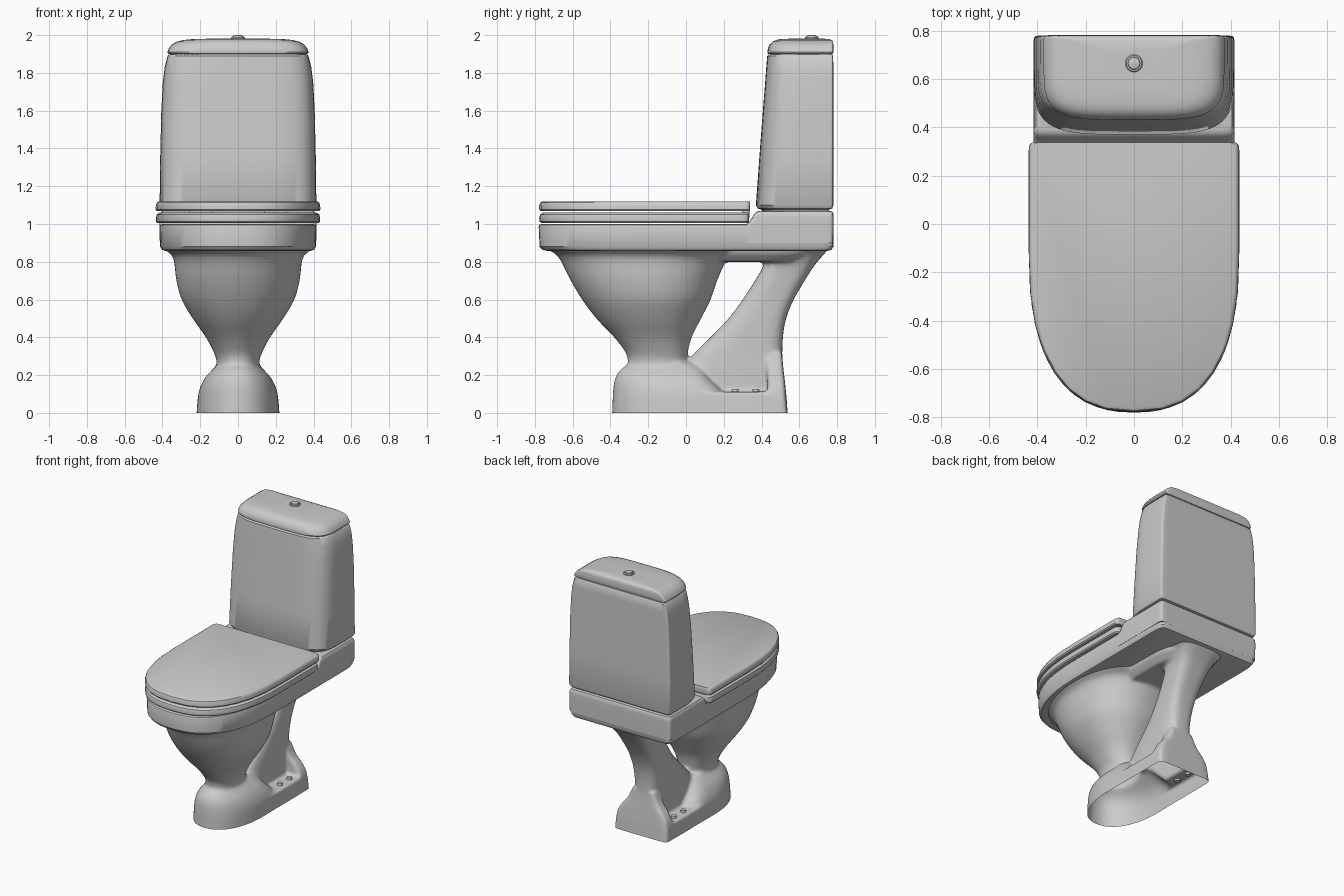
import bpy, bmesh, math


def ring_points(hw, yf, yb, t, pf, pb, n):
    """Superellipse outline with its own roundness in front and behind."""
    yc = yf + t * (yb - yf)
    pts = []
    for i in range(n):
        a = 2 * math.pi * i / n
        c, s = math.cos(a), math.sin(a)
        c, s = (0 if abs(c) < 1e-9 else c), (0 if abs(s) < 1e-9 else s)
        p, ry = (pb, yb - yc) if s >= 0 else (pf, yc - yf)
        x = math.copysign(abs(c) ** (2 / p), c) * hw
        y = math.copysign(abs(s) ** (2 / p), s) * ry + yc
        pts.append((x, y))
    return pts


def dense(rows, k=5):
    """Catmull-Rom interpolation between section rows."""
    out = []
    for i in range(len(rows) - 1):
        a, b, c, d = (rows[max(i - 1, 0)], rows[i], rows[i + 1],
                      rows[min(i + 2, len(rows) - 1)])
        for j in range(k):
            u = j / k
            out.append(tuple(
                0.5 * (2 * q + (r - p) * u + (2 * p - 5 * q + 4 * r - s) * u * u
                       + (3 * q - p - 3 * r + s) * u ** 3)
                for p, q, r, s in zip(a, b, c, d)))
    return out + [rows[-1]]


def loft(bm, rows, t=0.5, pf=2.0, pb=2.0, n=64, cap0=True, cap1=True, closed=False):
    """Skin sections given as (z, half width, front y, back y[, back roundness])."""
    rings = []
    for r in rows:
        q = r[4] if len(r) > 4 else pb
        rings.append([bm.verts.new((x, y, r[0]))
                      for x, y in ring_points(r[1], r[2], r[3], t, pf, q, n)])
    pairs = list(zip(rings, rings[1:]))
    if closed:
        pairs.append((rings[-1], rings[0]))
    for a, b in pairs:
        for i in range(n):
            j = (i + 1) % n
            bm.faces.new((a[i], a[j], b[j], b[i]))
    if cap0 and not closed:
        bm.faces.new(rings[0][::-1])
    if cap1 and not closed:
        bm.faces.new(rings[-1])


def finish(name, bm, angle=35):
    bmesh.ops.recalc_face_normals(bm, faces=bm.faces)
    me = bpy.data.meshes.new(name)
    bm.to_mesh(me)
    bm.free()
    ob = bpy.data.objects.new(name, me)
    bpy.context.collection.objects.link(ob)
    me.polygons.foreach_set("use_smooth", [True] * len(me.polygons))
    me.set_sharp_from_angle(angle=math.radians(angle))
    return ob


def part(name, rows, **kw):
    bm = bmesh.new()
    loft(bm, rows, **kw)
    return finish(name, bm)


def cylinder(name, r, depth, loc, along_x=False):
    bm = bmesh.new()
    bmesh.ops.create_cone(bm, cap_ends=True, segments=20, radius1=r,
                          radius2=r if along_x else r * 0.8, depth=depth)
    ob = finish(name, bm)
    ob.location = loc
    if along_x:
        ob.rotation_euler = (0, math.pi / 2, 0)
    return ob


# Pedestal: overlapping lofts fused into one ceramic skin
bm = bmesh.new()
# bowl
loft(bm, dense([(0.20, 0.12, -0.31, 0.04), (0.27, 0.113, -0.308, 0.01),
                (0.32, 0.128, -0.32, 0.01), (0.40, 0.17, -0.38, 0.03),
                (0.50, 0.24, -0.475, 0.08), (0.60, 0.298, -0.55, 0.13),
                (0.70, 0.326, -0.61, 0.165), (0.80, 0.338, -0.66, 0.21),
                (0.84, 0.355, -0.69, 0.25), (0.87, 0.39, -0.73, 0.30),
                (0.95, 0.39, -0.73, 0.30)]), t=0.55, pf=2.1, pb=2.2)
# thick bridge under the rim between bowl and rear leg
loft(bm, [(0.80, 0.17, 0.0, 0.6), (0.84, 0.21, 0.0, 0.66), (0.95, 0.25, 0.0, 0.7)],
     pf=4, pb=4)
# rear leg
loft(bm, dense([(-0.05, 0.10, -0.05, 0.53), (0.20, 0.10, -0.03, 0.515),
                (0.30, 0.098, 0.03, 0.51), (0.40, 0.098, 0.13, 0.513),
                (0.50, 0.10, 0.225, 0.53), (0.60, 0.104, 0.30, 0.57),
                (0.70, 0.115, 0.365, 0.628), (0.78, 0.13, 0.41, 0.68),
                (0.84, 0.16, 0.42, 0.73), (0.88, 0.20, 0.40, 0.76),
                (0.95, 0.20, 0.40, 0.76)]), t=0.6, pf=3, pb=3.5)
# flared wall at the back of the foot
loft(bm, dense([(-0.05, 0.22, 0.43, 0.542), (0.10, 0.208, 0.43, 0.53),
                (0.17, 0.18, 0.43, 0.523), (0.24, 0.125, 0.425, 0.515),
                (0.32, 0.09, 0.42, 0.508)]), pf=8, pb=8)
# low foot plate
loft(bm, [(-0.05, 0.222, -0.393, 0.542), (0.112, 0.208, -0.386, 0.53)],
     t=0.45, pf=2.2, pb=14)
# front mound of the foot
loft(bm, dense([(-0.05, 0.222, -0.393, 0.25), (0.10, 0.21, -0.387, 0.205),
                (0.18, 0.178, -0.376, 0.13), (0.23, 0.135, -0.345, 0.09),
                (0.265, 0.10, -0.29, 0.04)]), t=0.6, pf=2.2, pb=4)
tmp = finish("pedestal_blend", bm)
rm = tmp.modifiers.new("fuse", 'REMESH')
rm.mode = 'VOXEL'
rm.voxel_size = 0.011
sm = tmp.modifiers.new("soften", 'SMOOTH')
sm.factor, sm.iterations = 0.5, 8
fused = bpy.data.meshes.new_from_object(
    tmp.evaluated_get(bpy.context.evaluated_depsgraph_get()))
bpy.data.objects.remove(tmp)
# open the hollow bottom and the top hidden inside the rim
bm = bmesh.new()
bm.from_mesh(fused)
for z, d in ((0.0, -1), (0.885, 1)):
    bmesh.ops.bisect_plane(bm, geom=bm.verts[:] + bm.edges[:] + bm.faces[:],
                           plane_co=(0, 0, z), plane_no=(0, 0, d), clear_outer=True)
finish("pedestal", bm, 60)

# Rim with basin
part("rim", [(0.862, 0.26, -0.52, 0.15, 2.2), (0.858, 0.385, -0.735, 0.75),
             (0.863, 0.402, -0.76, 0.77), (0.88, 0.412, -0.775, 0.78),
             (0.985, 0.415, -0.78, 0.78), (0.996, 0.411, -0.776, 0.778),
             (1.0, 0.40, -0.765, 0.77),
             (1.0, 0.29, -0.62, 0.20, 2.2), (0.98, 0.28, -0.61, 0.19, 2.2),
             (0.85, 0.24, -0.50, 0.12, 2.2), (0.65, 0.18, -0.38, 0.05, 2.2),
             (0.45, 0.08, -0.25, -0.05, 2.2)],
     t=0.44, pf=2.5, pb=30, cap0=False)

# Raised shelf carrying the tank
part("tank_shelf", [(0.90, 0.414, 0.30, 0.78), (0.995, 0.416, 0.31, 0.781),
                    (1.01, 0.416, 0.335, 0.781), (1.035, 0.415, 0.35, 0.781),
                    (1.055, 0.413, 0.362, 0.78), (1.066, 0.405, 0.375, 0.774),
                    (1.07, 0.39, 0.39, 0.76)], pf=24, pb=30)

# Seat ring
part("seat", [(1.004, 0.27, -0.58, 0.20, 2.2), (1.004, 0.425, -0.765, 0.325),
              (1.012, 0.433, -0.775, 0.333), (1.03, 0.435, -0.778, 0.335),
              (1.05, 0.43, -0.772, 0.335), (1.06, 0.415, -0.758, 0.33),
              (1.06, 0.28, -0.59, 0.21, 2.2)],
     t=0.6, pf=2.5, pb=30, n=48, closed=True)

# Seat cover with a hollow underside
part("seat_cover", [(1.10, 0.39, -0.73, 0.31), (1.07, 0.405, -0.745, 0.32),
                    (1.069, 0.43, -0.77, 0.338), (1.077, 0.436, -0.777, 0.34),
                    (1.10, 0.435, -0.777, 0.34), (1.113, 0.43, -0.772, 0.34),
                    (1.12, 0.42, -0.76, 0.338)],
     t=0.6, pf=2.5, pb=40, n=32)

# Hinges between seat and cover
for side in (-1, 1):
    cylinder("hinge", 0.022, 0.12, (side * 0.2, 0.318, 1.067), along_x=True)

# Tank
part("tank", [(1.06, 0.385, 0.41, 0.75), (1.078, 0.39, 0.395, 0.76),
              (1.082, 0.404, 0.38, 0.774), (1.10, 0.415, 0.37, 0.78),
              (1.35, 0.412, 0.388, 0.78), (1.60, 0.406, 0.407, 0.78),
              (1.75, 0.398, 0.419, 0.78), (1.83, 0.388, 0.425, 0.78),
              (1.89, 0.373, 0.43, 0.779), (1.897, 0.367, 0.437, 0.774),
              (1.90, 0.355, 0.45, 0.765)],
     t=0.7, pf=4.2, pb=30)

# Tank lid
part("tank_lid", [(1.897, 0.355, 0.45, 0.765), (1.902, 0.37, 0.433, 0.776),
                  (1.91, 0.374, 0.43, 0.78), (1.93, 0.366, 0.434, 0.78),
                  (1.95, 0.35, 0.443, 0.78), (1.965, 0.325, 0.457, 0.778),
                  (1.974, 0.29, 0.475, 0.772), (1.979, 0.24, 0.50, 0.76),
                  (1.982, 0.12, 0.57, 0.72)],
     t=0.7, pf=4.2, pb=30)

# Flush button
part("flush_button", [(z, r, 0.665 - r, 0.665 + r) for z, r in
                      ((1.975, 0.036), (1.988, 0.036), (1.992, 0.032),
                       (1.992, 0.026), (1.997, 0.024), (2.0, 0.016))], n=32)

# Floor bolts on both foot ledges
for side in (-1, 1):
    for y in (0.26, 0.37):
        cylinder("floor_bolt", 0.021, 0.03, (side * 0.16, y, 0.112))
